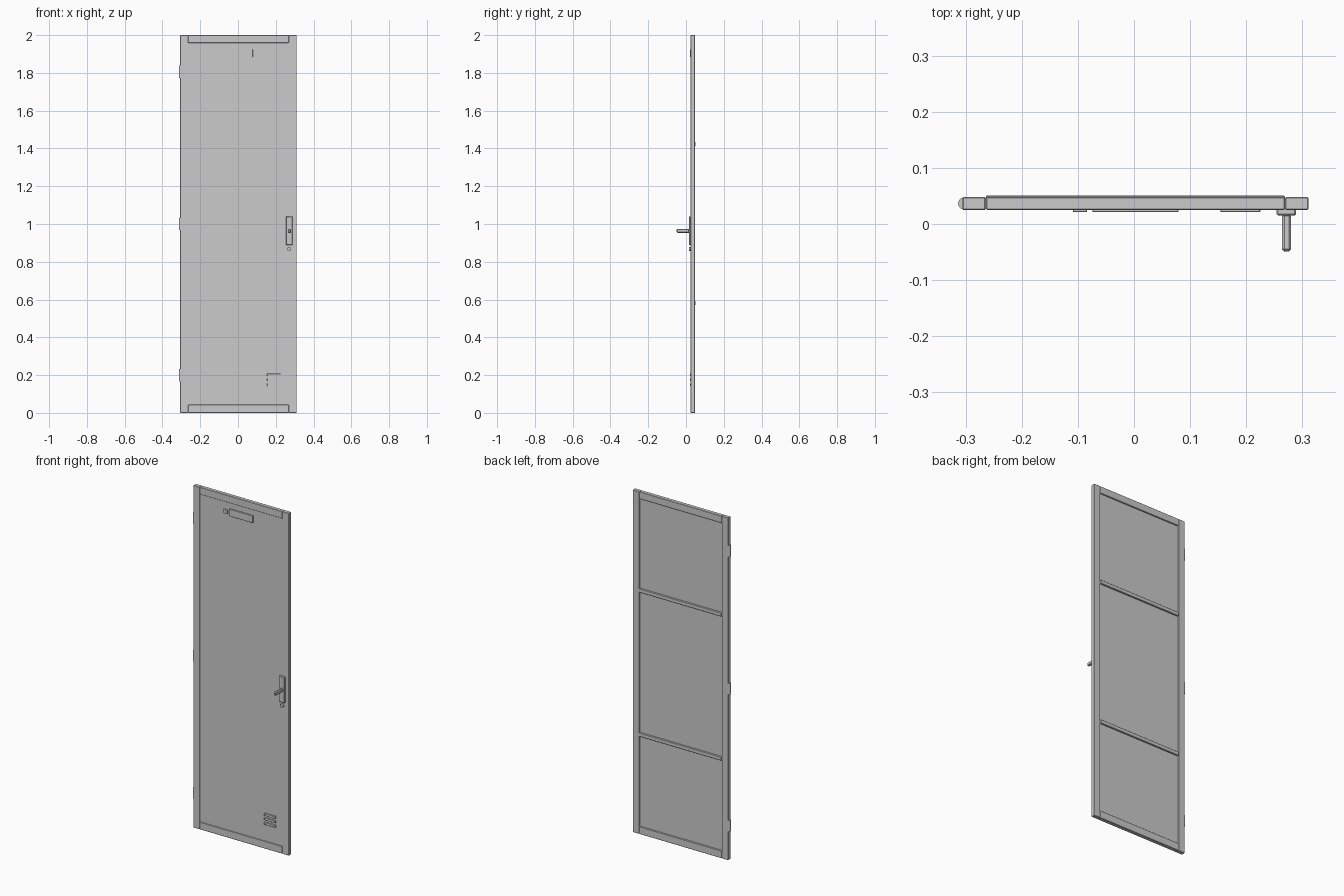
import bpy, math

if "Cube" in bpy.data.objects:
    bpy.data.objects.remove(bpy.data.objects["Cube"])

def bevel(ob, width, segments=1):
    if width:
        m = ob.modifiers.new("edge_bevel", 'BEVEL')
        m.width = width
        m.segments = segments
        m.limit_method = 'ANGLE'

def box(name, x, y, z, bev=0.0):
    """Box from (min, max) ranges on each axis."""
    bpy.ops.mesh.primitive_cube_add(size=1, location=[sum(r) / 2 for r in (x, y, z)])
    ob = bpy.context.object
    ob.name = name
    ob.scale = [r[1] - r[0] for r in (x, y, z)]
    bpy.ops.object.transform_apply(location=False, rotation=False, scale=True)
    bevel(ob, bev)
    return ob

def cylinder(name, loc, r, depth, rot=(0, 0, 0)):
    bpy.ops.mesh.primitive_cylinder_add(vertices=16, radius=r, depth=depth, location=loc, rotation=rot)
    ob = bpy.context.object
    ob.name = name
    bpy.ops.object.shade_smooth_by_angle(angle=math.radians(40))
    return ob

XL, XR = -0.264, 0.269          # inner edges of the stiles
FRONT, BACK = 0.025, 0.048      # frame depth

# Frame: two stiles and two rails
box("left_stile", (-0.306, XL), (FRONT, BACK), (0, 2), 0.002)
box("right_stile", (XR, 0.311), (FRONT, BACK), (0, 2), 0.002)
box("bottom_rail", (XL, XR), (FRONT, BACK), (0, 0.044), 0.002)
box("top_rail", (XL, XR), (FRONT, BACK), (1.958, 2), 0.002)

# Recessed sheet panel and the back stiffeners
box("door_panel", (XL - 0.004, XR + 0.004), (0.028, 0.041), (0.04, 1.962))
for z in (0.582, 1.424):
    box("back_stiffener", (XL, XR), (0.040, 0.051), (z - 0.011, z + 0.011), 0.002)

# Hinge barrels on the left edge
for z in (0.2, 1.0, 1.805):
    cylinder("hinge_barrel", (-0.303, 0.0365, z), 0.0105, 0.066)

# Nameplate and small square tag
box("nameplate", (-0.074, 0.079), (0.021, 0.030), (1.883, 1.925), 0.001)
box("square_tag", (-0.109, -0.084), (0.021, 0.030), (1.891, 1.914), 0.001)

# Vent slats
for i in range(3):
    z = 0.149 + i * 0.026
    box("vent_slat", (0.154, 0.225), (0.021, 0.030), (z - 0.007, z + 0.007), 0.001)

# Handle plate, lever and lock
box("handle_plate", (0.254, 0.289), (0.015, 0.030), (0.888, 1.040), 0.003)
box("handle_lever", (0.264, 0.280), (-0.049, 0.018), (0.953, 0.974), 0.004)
cylinder("lock_cylinder", (0.2705, 0.022, 0.868), 0.010, 0.014, (math.pi / 2, 0, 0))
